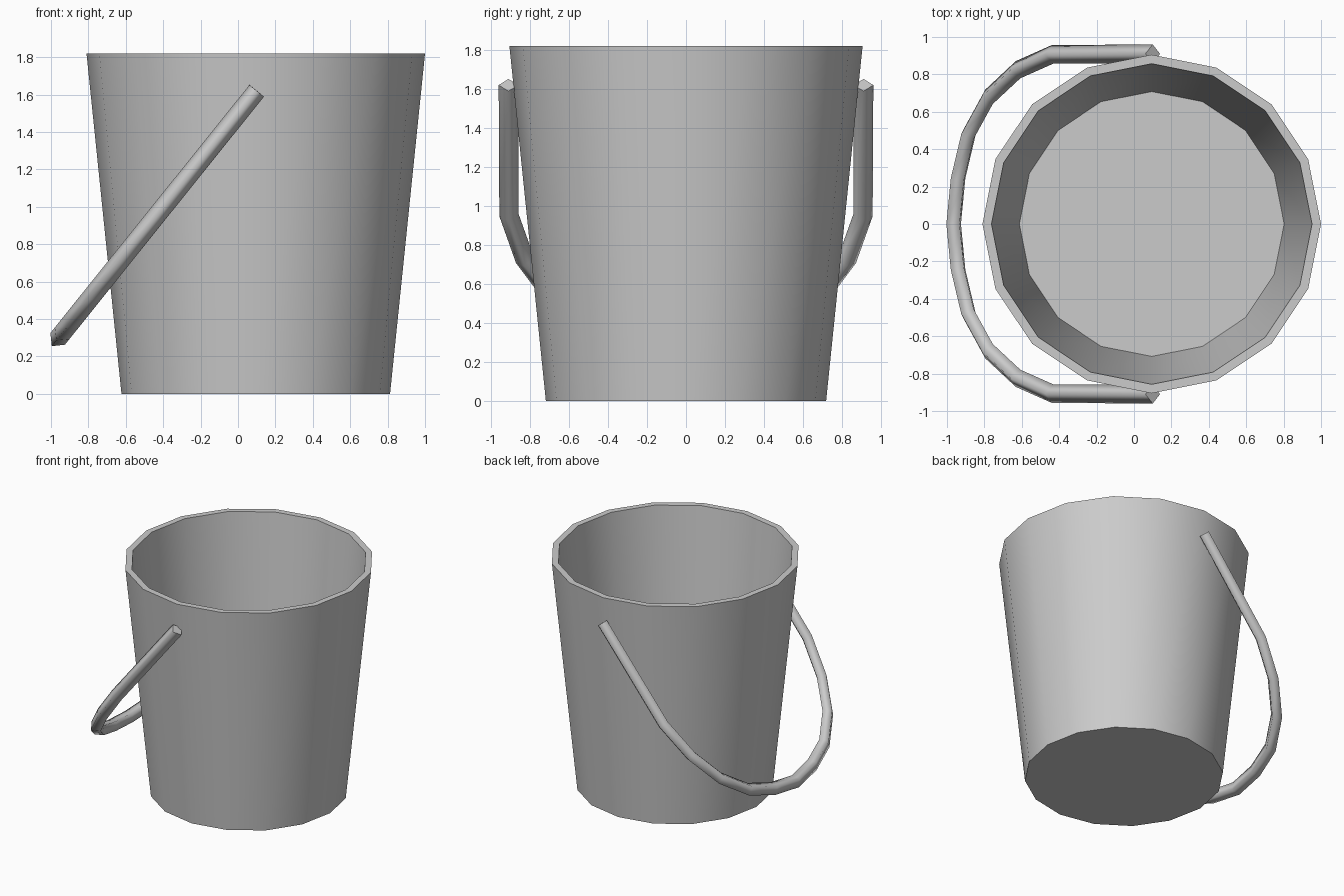
import bpy, bmesh
from math import cos, sin, tau
from mathutils import Vector

if "Cube" in bpy.data.objects:
    bpy.data.objects.remove(bpy.data.objects["Cube"])

CX = 0.095


def make_object(name, rings, flat_caps):
    """Skin successive rings of points and cap both ends."""
    bm = bmesh.new()
    loops = [[bm.verts.new(p) for p in ring] for ring in rings]
    n = len(loops[0])
    for a, b in zip(loops, loops[1:]):
        for i in range(n):
            j = (i + 1) % n
            bm.faces.new((a[i], a[j], b[j], b[i])).smooth = True
    for cap in (loops[0], loops[-1]):
        face = bm.faces.new(cap)
        if flat_caps:
            for e in face.edges:
                e.smooth = False
    bmesh.ops.recalc_face_normals(bm, faces=bm.faces)
    mesh = bpy.data.meshes.new(name)
    bm.to_mesh(mesh)
    bm.free()
    obj = bpy.data.objects.new(name, mesh)
    bpy.context.collection.objects.link(obj)
    return obj


# Bucket: 16-sided tapered shell, outer wall, rim, inner wall, floor
profile = [(0.718, 0), (0.905, 1.82), (0.857, 1.82), (0.708, 0.2)]
rings = [[(CX + r * cos(tau * i / 16), r * sin(tau * i / 16), z) for i in range(16)]
         for r, z in profile]
bucket = make_object("bucket", rings, True)
bpy.context.view_layer.objects.active = bucket
bucket.select_set(True)
bpy.ops.object.shade_smooth_by_angle(angle=0.6)

# Handle: diamond-section bail in a tilted plane, (distance down the tilt, y)
pivot = Vector((0.1, 0, 1.62))
down = Vector((-0.626, 0, -0.78))
side = Vector((0, 1, 0))
normal = down.cross(side)
half = [(0, 0.91), (0.855, 0.907), (1.15, 0.825), (1.398, 0.68), (1.573, 0.48), (1.662, 0.245)]
path = half + [(1.70, 0)] + [(s, -y) for s, y in reversed(half)]
points = [pivot + down * s + side * y for s, y in path]
sections = []
for i, p in enumerate(points):
    t_in = (p - points[max(i - 1, 0)]).normalized()
    t_out = (points[min(i + 1, len(points) - 1)] - p).normalized()
    across = normal.cross((t_in + t_out).normalized())
    sections.append([p + across * 0.05, p + normal * 0.05,
                     p - across * 0.05, p - normal * 0.05])
make_object("handle", sections, True)
